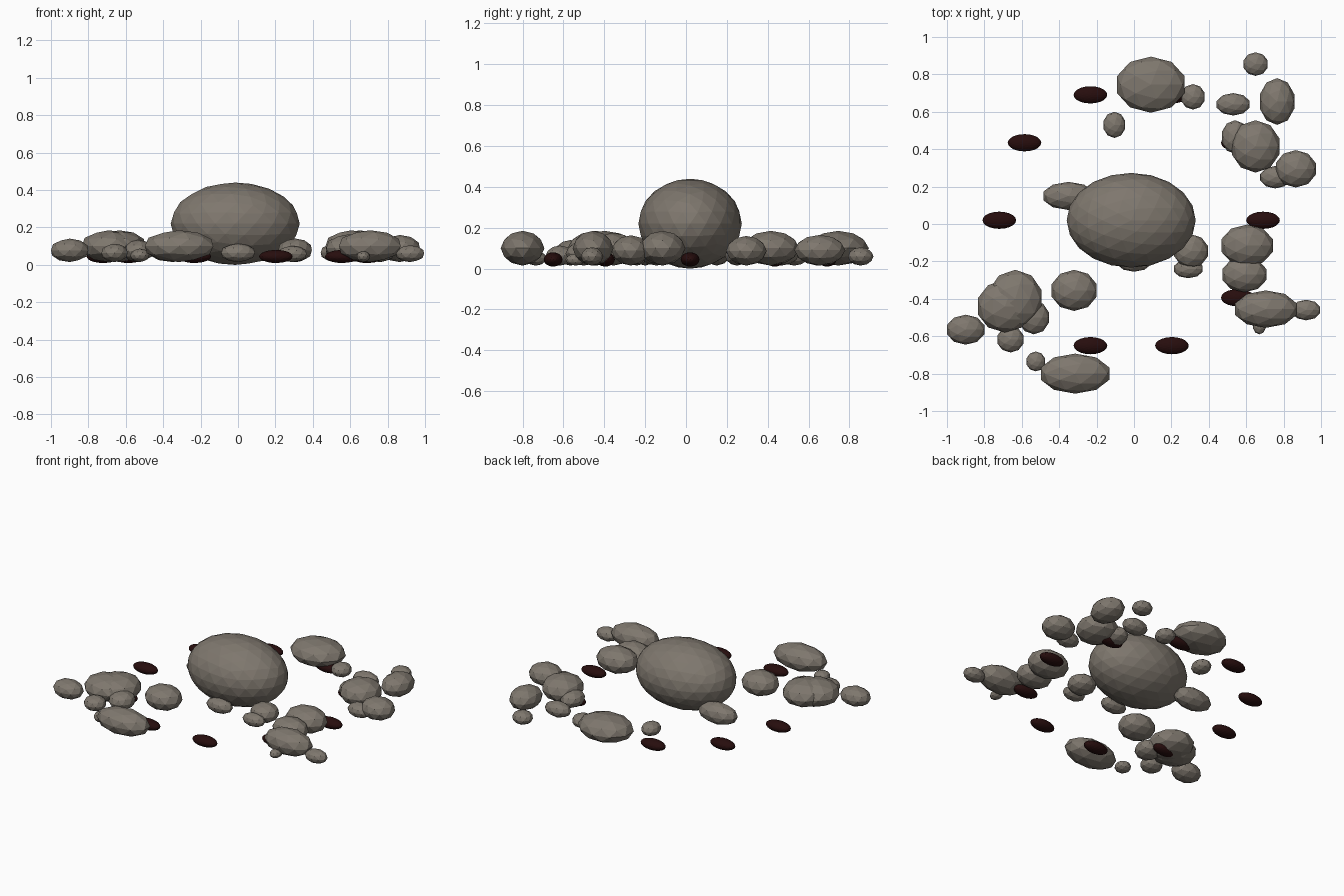
import bpy, bmesh, math

cube = bpy.data.objects.get("Cube")
if cube:
    bpy.data.objects.remove(cube, do_unlink=True)


def material(name, color):
    mat = bpy.data.materials.new(name)
    mat.use_nodes = True
    mat.diffuse_color = color
    mat.node_tree.nodes["Principled BSDF"].inputs["Base Color"].default_value = color
    return mat


stone = material("grey brown stone", (.21, .185, .155, 1))
char = material("dark charred red", (.02, .004, .004, 1))


def ellipsoid(name, center, radii, detail, mat):
    """Flat-faced icosphere whose extents equal the given radii."""
    bm = bmesh.new()
    bmesh.ops.create_icosphere(bm, subdivisions=detail, radius=1)
    reach = [max(abs(v.co[axis]) for v in bm.verts) for axis in range(3)]
    scale = [radius / extent for radius, extent in zip(radii, reach)]
    bmesh.ops.scale(bm, vec=scale, verts=bm.verts)
    mesh = bpy.data.meshes.new(name)
    bm.to_mesh(mesh)
    bm.free()
    mesh.materials.append(mat)
    obj = bpy.data.objects.new(name, mesh)
    obj.location = center
    bpy.context.collection.objects.link(obj)


def rock(name, x, y, across, deep):
    """Loose rock on the ground; its height follows its footprint, up to a limit."""
    half_height = min(.7 * math.sqrt(across * deep), .085)
    ellipsoid(name, (x, y, half_height + .015), (across, deep, half_height), 2, stone)


# Central boulder
middle_x, middle_y = -.015, .02
ellipsoid("central_boulder", (middle_x, middle_y, .22), (.345, .253, .22), 3, stone)

# Ring of dark flattened pebbles
pebble_count, ring_radius = 10, .705
for i in range(pebble_count):
    angle = math.tau * i / pebble_count
    spot = (middle_x + ring_radius * math.cos(angle),
            middle_y + ring_radius * math.sin(angle), .045)
    ellipsoid(f"dark_pebble_{i}", spot, (.09, .046, .035), 3, char)

# Rocks behind the boulder
rock("back_large_rock", x=.09, y=.745, across=.18, deep=.15)
rock("back_side_stone", x=.315, y=.68, across=.063, deep=.068)
rock("back_inner_stone", x=-.105, y=.53, across=.058, deep=.07)

# Back left cluster
rock("back_left_corner_stone", x=.65, y=.855, across=.065, deep=.063)
rock("back_left_flat_stone", x=.53, y=.64, across=.088, deep=.06)
rock("back_left_long_rock", x=.765, y=.655, across=.092, deep=.125)
rock("back_left_tucked_rock", x=.54, y=.465, across=.07, deep=.09)
rock("back_left_large_rock", x=.65, y=.415, across=.127, deep=.14)
rock("back_left_outer_rock", x=.865, y=.295, across=.107, deep=.1)
rock("back_left_lower_stone", x=.755, y=.25, across=.08, deep=.06)

# Front left cluster
rock("left_upper_rock", x=.605, y=-.115, across=.137, deep=.112)
rock("left_middle_rock", x=.59, y=-.27, across=.118, deep=.095)
rock("front_left_wide_rock", x=.705, y=-.455, across=.165, deep=.1)
rock("front_left_outer_stone", x=.92, y=-.46, across=.075, deep=.055)
rock("front_left_small_stone", x=.67, y=-.54, across=.035, deep=.05)

# Rocks against the foot of the boulder
rock("boulder_right_rock", x=-.35, y=.15, across=.135, deep=.075)
rock("boulder_left_rock", x=.305, y=-.145, across=.09, deep=.09)
rock("boulder_left_stone", x=.29, y=-.24, across=.077, deep=.05)
rock("boulder_front_stone", x=0, y=-.2, across=.09, deep=.055)

# Front right cluster
rock("front_right_inner_rock", x=-.32, y=-.355, across=.12, deep=.11)
rock("front_right_back_rock", x=-.635, y=-.4, across=.14, deep=.155)
rock("front_right_large_rock", x=-.69, y=-.44, across=.145, deep=.14)
rock("front_right_tucked_rock", x=-.535, y=-.5, across=.08, deep=.09)
rock("front_right_round_stone", x=-.66, y=-.617, across=.07, deep=.07)
rock("front_right_outer_rock", x=-.9, y=-.565, across=.1, deep=.08)
rock("front_right_small_stone", x=-.525, y=-.735, across=.05, deep=.053)
rock("front_right_wide_rock", x=-.315, y=-.8, across=.183, deep=.107)
